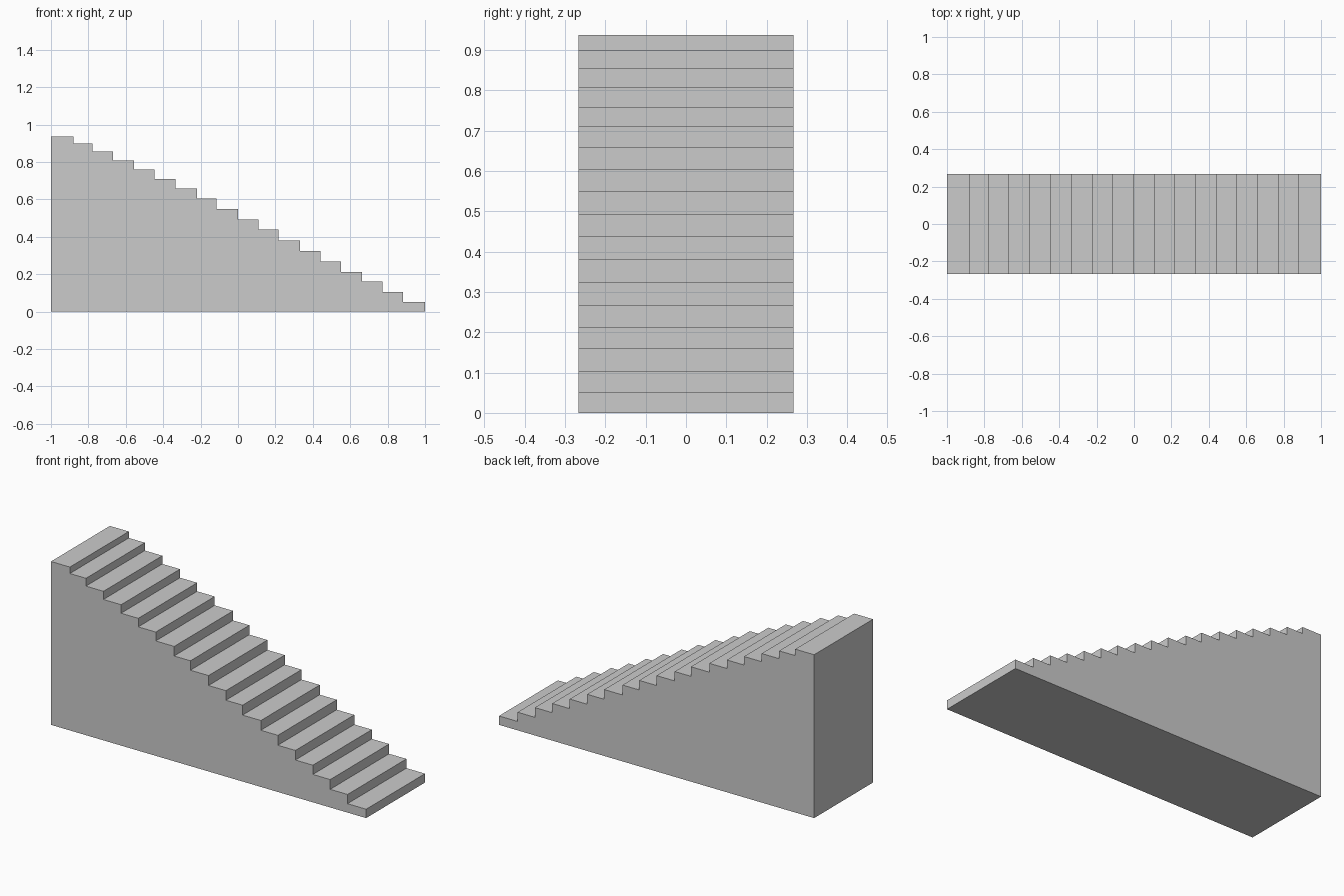
import bpy
import bmesh

if "Cube" in bpy.data.objects:
    bpy.data.objects.remove(bpy.data.objects["Cube"])

HALF_WIDTH = 0.267

# Riser positions and tread heights, from the top landing down
edges = [-1.0, -0.88, -0.778, -0.667, -0.555, -0.446, -0.335, -0.218, -0.115, 0.0,
         0.11, 0.216, 0.332, 0.44, 0.551, 0.662, 0.772, 0.882, 1.0]
heights = [0.937, 0.90, 0.855, 0.808, 0.759, 0.71, 0.659, 0.604, 0.55, 0.493,
           0.438, 0.381, 0.325, 0.268, 0.213, 0.16, 0.104, 0.051]

# Stepped side profile
profile = [(-1.0, 0.0)]
for x0, x1, z in zip(edges, edges[1:], heights):
    profile += [(x0, z), (x1, z)]
profile.append((1.0, 0.0))

# Solid staircase: the profile extruded across its width
bm = bmesh.new()
side = bm.faces.new([bm.verts.new((x, -HALF_WIDTH, z)) for x, z in profile])
result = bmesh.ops.extrude_face_region(bm, geom=[side], use_keep_orig=True)
moved = [v for v in result["geom"] if isinstance(v, bmesh.types.BMVert)]
bmesh.ops.translate(bm, verts=moved, vec=(0, 2 * HALF_WIDTH, 0))
bmesh.ops.recalc_face_normals(bm, faces=bm.faces)

mesh = bpy.data.meshes.new("staircase")
bm.to_mesh(mesh)
bm.free()
staircase = bpy.data.objects.new("staircase", mesh)
bpy.context.collection.objects.link(staircase)
